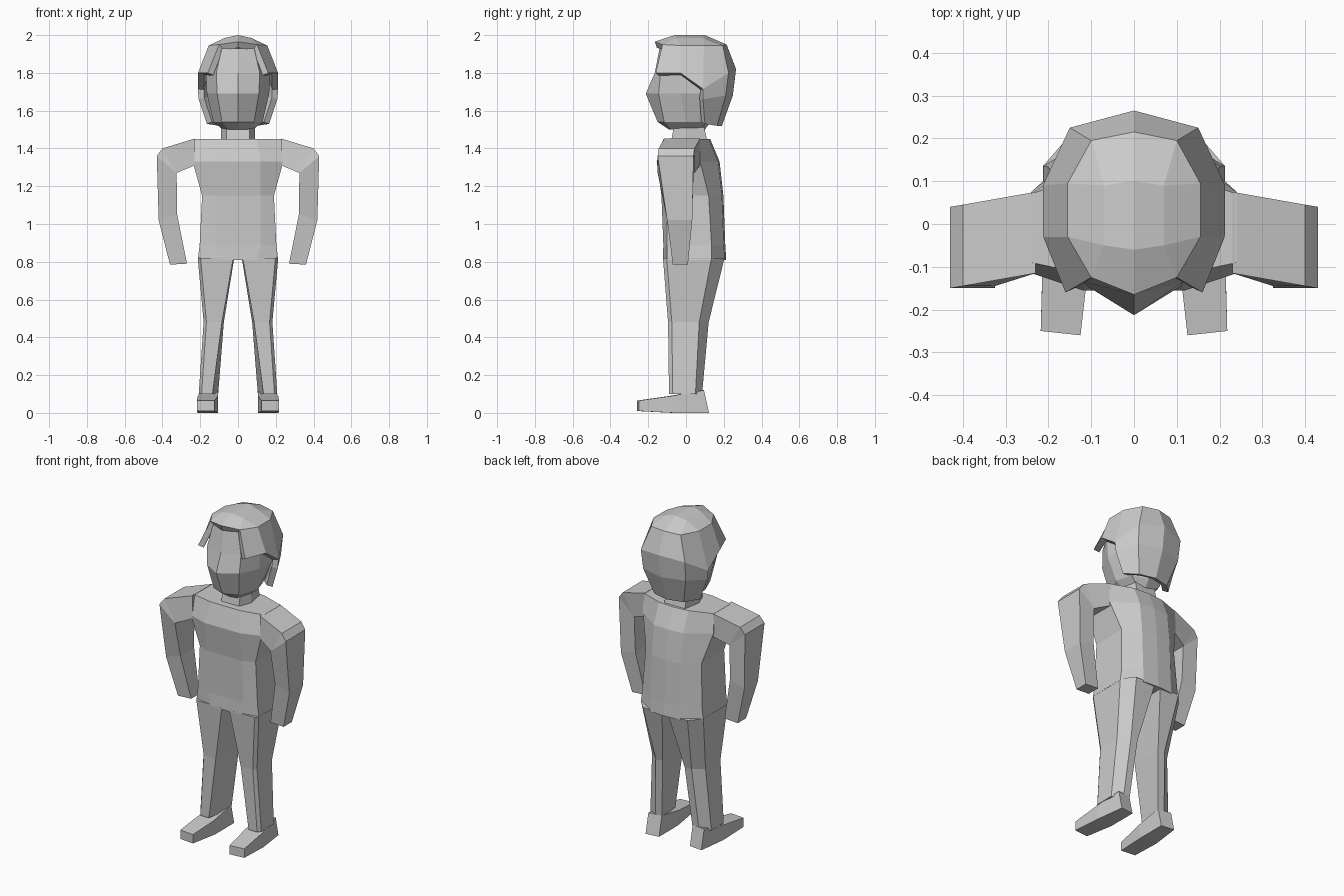
import bpy
import bmesh

cube = bpy.data.objects.get("Cube")
if cube:
    bpy.data.objects.remove(cube, do_unlink=True)

GREY = (0.6, 0.6, 0.6, 1)
clay = bpy.data.materials.new("plain grey")
clay.use_nodes = True
clay.diffuse_color = GREY
clay.node_tree.nodes["Principled BSDF"].inputs["Base Color"].default_value = GREY


def finish(name, bm):
    """Clean the mesh and put it in the scene."""
    bmesh.ops.remove_doubles(bm, verts=bm.verts, dist=0.0005)
    bmesh.ops.recalc_face_normals(bm, faces=bm.faces)
    mesh = bpy.data.meshes.new(name)
    bm.to_mesh(mesh)
    bm.free()
    mesh.materials.append(clay)
    ob = bpy.data.objects.new(name, mesh)
    bpy.context.collection.objects.link(ob)
    return ob


def loft(name, rings):
    """Closed skin over rings that have equal point counts."""
    bm = bmesh.new()
    loops = [[bm.verts.new(p) for p in ring] for ring in rings]
    n = len(loops[0])
    for a, b in zip(loops, loops[1:]):
        for i in range(n):
            j = (i + 1) % n
            bm.faces.new((a[i], a[j], b[j], b[i]))
    bm.faces.new(loops[0])
    bm.faces.new(loops[-1])
    return finish(name, bm)


def whole(half, z):
    """Mirror a half outline, listed front to back, into a full ring."""
    other = [(-x, y) for x, y in reversed(half) if x > 0]
    return [(x, y, z) for x, y in half + other]


def pair(name, rings):
    """Build the left part and its mirrored right twin."""
    loft("left_" + name, rings)
    loft("right_" + name, [[(-x, y, z) for x, y, z in r] for r in rings])


# Torso: z, front (x, y), side x, side front y, side back y, back y
torso = [
    (0.81, 0.10, -0.122, 0.213, -0.10, 0.135, 0.205),
    (0.89, 0.12, -0.120, 0.203, -0.10, 0.135, 0.200),
    (1.15, 0.12, -0.130, 0.190, -0.10, 0.120, 0.190),
    (1.33, 0.12, -0.155, 0.240, -0.115, 0.075, 0.170),
    (1.45, 0.10, -0.120, 0.240, -0.09, 0.070, 0.120),
]
loft("torso", [whole([(fx, fy), (sx, sf), (sx, sb), (0.1, by), (0, by + 0.008)], z)
               for z, fx, fy, sx, sf, sb, by in torso])

# Neck
loft("neck", [whole([(0.06, f), (0.09, 0), (0.07, b)], z)
              for z, f, b in ((1.43, -0.08, 0.115), (1.54, -0.06, 0.09))])

# Arms: outer (x, z), inner (x, z), front y, back y
arm = [
    (0.23, 1.452, 0.23, 1.31, -0.115, 0.075),
    (0.40, 1.40, 0.325, 1.27, -0.145, 0.045),
    (0.43, 1.36, 0.325, 1.27, -0.150, 0.040),
    (0.42, 1.02, 0.322, 1.05, -0.100, 0.033),
    (0.36, 0.785, 0.27, 0.79, -0.070, 0.010),
]
pair("arm", [[(ox, f, oz), (ox, b, oz), (ix, b, iz), (ix, f, iz)]
             for ox, oz, ix, iz, f, b in arm])

# Legs: z, inner x, inner front x, outer x, front y, side back y, back y
leg = [
    (0.82, 0.02, 0.025, 0.213, -0.122, 0.135, 0.204),
    (0.48, 0.075, 0.085, 0.182, -0.095, 0.07, 0.12),
    (0.10, 0.105, 0.135, 0.208, -0.090, 0.05, 0.085),
]
pair("leg", [[(fi, f, z), (ox - 0.015, f, z), (ox, f + 0.02, z),
              (ox, sb, z), (ox - 0.06, b, z), (ix, b, z)]
             for z, ix, fi, ox, f, sb, b in leg])

# Feet: inner x, outer x, bottom (y, z), top (y, z)
foot = [
    (0.105, 0.19, 0.112, 0.0, 0.085, 0.12),
    (0.105, 0.213, -0.07, 0.0, -0.085, 0.09),
    (0.125, 0.218, -0.26, 0.01, -0.26, 0.065),
]
pair("foot", [[(ix, by, bz), (ox, by + 0.01, bz), (ox, ty + 0.01, tz), (ix, ty, tz)]
              for ix, ox, by, bz, ty, tz in foot])

# Head with a central ridge peaking at the nose
head = [
    (1.50, [(0, -0.09), (0.05, -0.08), (0.08, 0), (0.06, 0.09), (0, 0.1)]),
    (1.54, [(0, -0.15), (0.085, -0.115), (0.13, 0), (0.1, 0.1), (0, 0.13)]),
    (1.69, [(0, -0.213), (0.11, -0.145), (0.165, -0.03), (0.165, 0.1), (0, 0.16)]),
    (1.80, [(0, -0.165), (0.115, -0.135), (0.17, -0.03), (0.16, 0.1), (0, 0.18)]),
    (1.93, [(0, -0.14), (0.085, -0.12), (0.13, -0.03), (0.12, 0.08), (0, 0.16)]),
]
loft("head", [whole(half, z) for z, half in head])

# Hair: strips running down from the crown, front to back
strips = [
    [(0, -0.06, 2.0), (0, -0.165, 1.965)],
    [(0.07, -0.05, 1.985), (0.1, -0.125, 1.95), (0.16, -0.16, 1.80)],
    [(0.07, -0.05, 1.985), (0.155, -0.03, 1.945), (0.212, -0.03, 1.80)],
    [(0.07, 0.09, 1.985), (0.155, 0.095, 1.945), (0.213, 0.09, 1.715),
     (0.208, 0.09, 1.66), (0.165, 0.10, 1.53)],
    [(0.07, 0.09, 1.985), (0.1, 0.195, 1.945), (0.15, 0.225, 1.80),
     (0.145, 0.21, 1.68), (0.10, 0.165, 1.52)],
    [(0, 0.10, 2.0), (0, 0.215, 1.95), (0, 0.265, 1.82),
     (0, 0.248, 1.68), (0, 0.19, 1.52)],
]
bm = bmesh.new()


def patch(points, side):
    unique = list(dict.fromkeys(points))
    bm.faces.new([bm.verts.new((side * x, y, z)) for x, y, z in unique])


for side in (1, -1):
    for a, b in zip(strips, strips[1:]):
        for i in range(min(len(a), len(b)) - 1):
            patch([a[i], a[i + 1], b[i + 1], b[i]], side)
    # Crown
    patch([strips[0][0], strips[1][0], strips[3][0], strips[5][0]], side)
hair = finish("hair", bm)
shell = hair.modifiers.new("thickness", "SOLIDIFY")
shell.thickness = 0.035
shell.offset = -1
